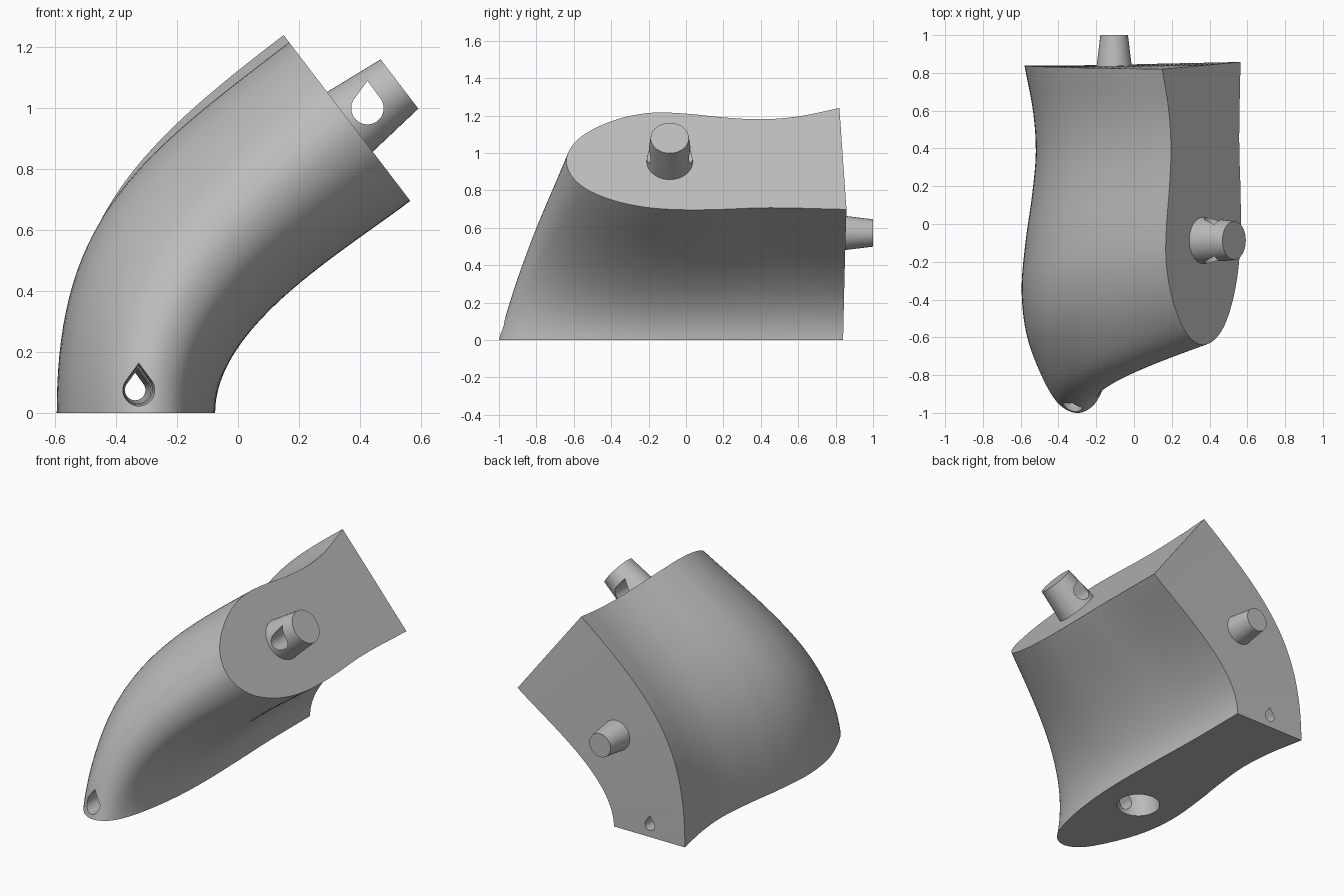
import bpy, bmesh, math
from mathutils import Vector

cube = bpy.data.objects.get("Cube")
if cube:
    bpy.data.objects.remove(cube, do_unlink=True)

grey = bpy.data.materials.new("plain grey")
grey.use_nodes = True
GREY = (0.5, 0.5, 0.5, 1)
grey.diffuse_color = GREY
grey.node_tree.nodes["Principled BSDF"].inputs["Base Color"].default_value = GREY

AXIS = Vector((0.795, 0, 0.607))   # direction the bend ends in
UP = Vector((0, 0, 1))


def make_object(name, bm):
    bmesh.ops.recalc_face_normals(bm, faces=bm.faces)
    mesh = bpy.data.meshes.new(name)
    bm.to_mesh(mesh)
    bm.free()
    mesh.materials.append(grey)
    obj = bpy.data.objects.new(name, mesh)
    bpy.context.collection.objects.link(obj)
    return obj


def loft(name, rings):
    """Skin closed rings of equal length and cap both ends."""
    bm = bmesh.new()
    rows = [[bm.verts.new(p) for p in ring] for ring in rings]
    n = len(rows[0])
    for a, b in zip(rows, rows[1:]):
        for i in range(n):
            j = (i + 1) % n
            bm.faces.new((a[i], a[j], b[j], b[i]))
    bm.faces.new(rows[0])
    bm.faces.new(rows[-1])
    return make_object(name, bm)


def spline(points, steps):
    """Smooth open curve through the points."""
    p = [2 * points[0] - points[1], *points, 2 * points[-1] - points[-2]]
    out = []
    for a, b, c, d in zip(p, p[1:], p[2:], p[3:]):
        for k in range(steps):
            t = k / steps
            out.append(b + (c - a) * t / 2 + (2 * a - 5 * b + 4 * c - d) * t**2 / 2
                       + (3 * b - a - 3 * c + d) * t**3 / 2)
    return out + [points[-1]]


def peg(name, base, tip, r_base, r_tip, segments=48):
    """Tapered round peg between two points."""
    axis = (tip - base).normalized()
    side = axis.orthogonal().normalized()
    other = axis.cross(side)
    angles = [math.tau * i / segments for i in range(segments)]
    return loft(name, [[c + r * (side * math.cos(a) + other * math.sin(a)) for a in angles]
                       for c, r in ((base, r_base), (tip, r_tip))])


def teardrop(name, start, end, r_start, r_end):
    """Teardrop tunnel along y, pointed at the top."""
    rings = []
    for c, r in ((start, r_start), (end, r_end)):
        arc = [math.radians(145 + 250 * i / 32) for i in range(33)]
        ring = [c + r * Vector((math.cos(a), 0, math.sin(a))) for a in arc]
        rings.append(ring + [c + UP * r * 1.7])
    return loft(name, rings)


def cut(obj, cutter):
    cutter.hide_render = True
    mod = obj.modifiers.new("cut", "BOOLEAN")
    mod.operation = "DIFFERENCE"
    mod.solver = "EXACT"
    mod.object = cutter
    bpy.context.view_layer.objects.active = obj
    bpy.ops.object.modifier_apply(modifier=mod.name)
    bpy.data.objects.remove(cutter, do_unlink=True)


# Foot outline (x, y) and matching end outline (y, z), outer back to inner back
foot = [(-.58, .84), (-.535, .6), (-.52, .38), (-.54, .15), (-.575, -.1), (-.595, -.35),
        (-.57, -.58), (-.5, -.78), (-.41, -.94), (-.31, -1), (-.22, -.965), (-.16, -.86),
        (-.115, -.68), (-.085, -.45), (-.075, -.2), (-.08, .1), (-.09, .45), (-.09, .84)]
end = [(.82, 1.24), (.6, 1.195), (.4, 1.18), (.2, 1.19), (0, 1.21), (-.18, 1.215),
       (-.35, 1.185), (-.5, 1.125), (-.6, 1.05), (-.64, .96), (-.61, .875), (-.53, .805),
       (-.4, .75), (-.25, .715), (-.08, .698), (.15, .697), (.45, .707), (.858, .698)]
foot_ring = spline([Vector((x, y, 0)) for x, y in foot], 5)
end_ring = spline([Vector((.57 - (z - .69) * .764, y, z)) for y, z in end], 5)


def bend(p, q, t):
    """Point on the curved path from foot point p to end point q."""
    outer = (-.075 - p.x) / .51
    pull = .85 + 1.05 * outer
    s = t * t * (3 - 2 * t)
    point = p.lerp(q, s) + pull * (UP * t * (1 - t)**2 - AXIS * t * t * (1 - t))
    point.y = p.y + (q.y - p.y) * t
    return point


# Curved body
STEPS = 36
body = loft("curved_body", [[bend(p, q, k / STEPS) for p, q in zip(foot_ring, end_ring)]
                            for k in range(STEPS + 1)])

# Round socket in the foot and the tapered pin tunnel
cut(body, peg("socket_cutter", Vector((-.335, -.36, -.01)), Vector((-.335, -.36, .22)),
              .127, .103))
cut(body, teardrop("tunnel_cutter", Vector((-.325, -1.05, .075)),
                   Vector((-.338, .9, .075)), .053, .033))

# Plug on the end face with a teardrop hole
plug_base = Vector((.367, -.087, .955))
plug = peg("end_plug", plug_base - AXIS * .005, plug_base + AXIS * .205, .124, .102)
cut(plug, teardrop("plug_cutter", Vector((.425, -.4, 1.0)), Vector((.425, .3, 1.0)),
                   .053, .053))

# Peg on the back face
back_peg = peg("back_peg", Vector((-.105, .82, .572)), Vector((-.105, 1, .572)), .095, .073)

for obj in (body, plug, back_peg):
    bpy.ops.object.select_all(action="DESELECT")
    obj.select_set(True)
    bpy.context.view_layer.objects.active = obj
    bpy.ops.object.shade_smooth_by_angle(angle=math.radians(35))
